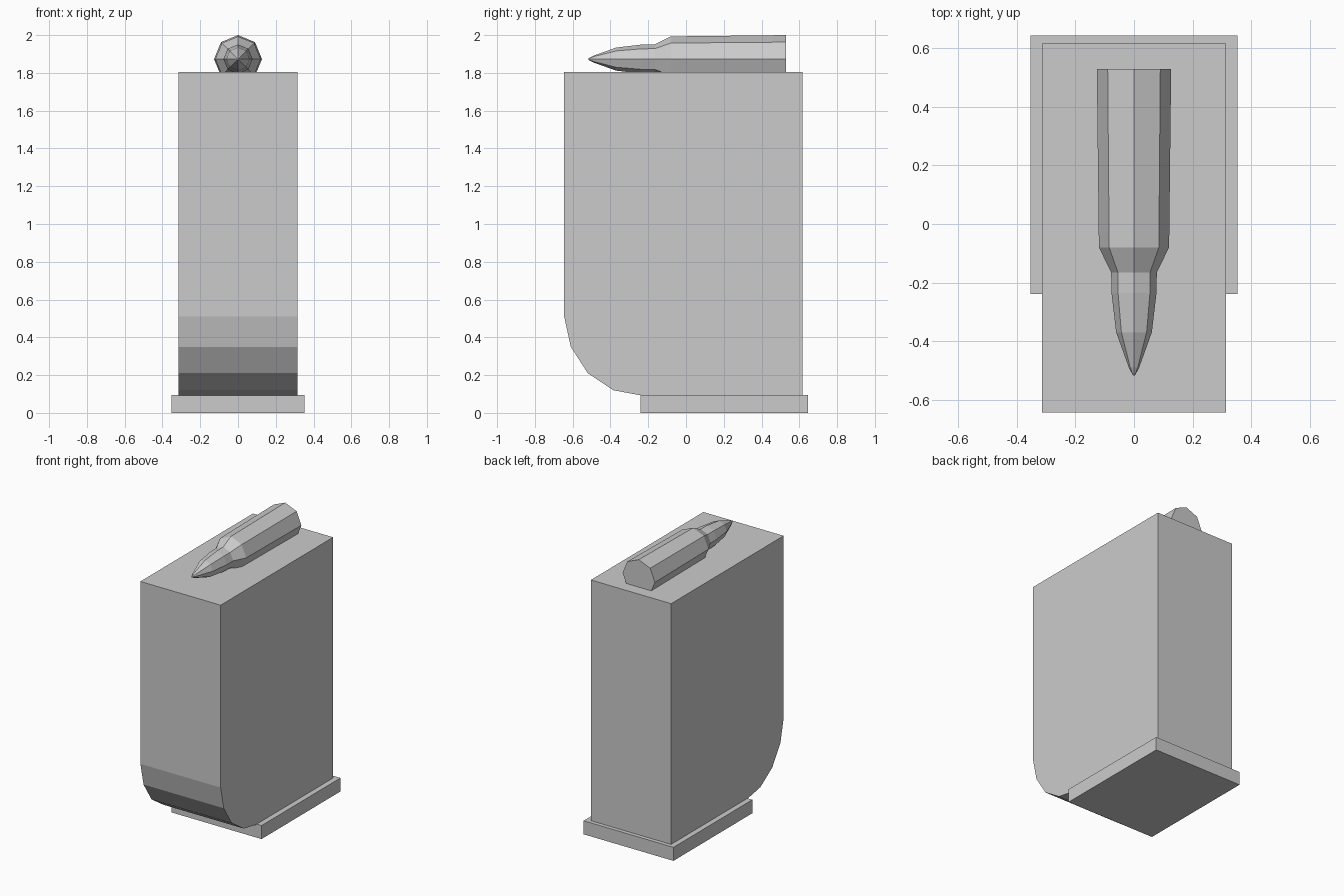
import bpy, bmesh, math

if "Cube" in bpy.data.objects:
    bpy.data.objects.remove(bpy.data.objects["Cube"])

grey = bpy.data.materials.new("plain grey")
grey.diffuse_color = (0.6, 0.6, 0.6, 1)
grey.use_nodes = True
grey.node_tree.nodes["Principled BSDF"].inputs["Base Color"].default_value = grey.diffuse_color


def finish(name, bm):
    bmesh.ops.recalc_face_normals(bm, faces=bm.faces[:])
    mesh = bpy.data.meshes.new(name)
    bm.to_mesh(mesh)
    bm.free()
    mesh.materials.append(grey)
    obj = bpy.data.objects.new(name, mesh)
    bpy.context.collection.objects.link(obj)


def extrude_profile(name, profile, half_width):
    """Extrude a (y, z) outline across x."""
    bm = bmesh.new()
    sides = [[bm.verts.new((x, y, z)) for y, z in profile] for x in (-half_width, half_width)]
    for side in sides:
        bm.faces.new(side)
    n = len(profile)
    for i in range(n):
        j = (i + 1) % n
        bm.faces.new((sides[0][i], sides[0][j], sides[1][j], sides[1][i]))
    finish(name, bm)


def lathe(name, rings, centre_z, count):
    """Rings of (y, radius) around the y axis, capped at both ends."""
    bm = bmesh.new()
    loops = []
    for y, r in rings:
        angles = [math.tau * i / count for i in range(count)]
        loops.append([bm.verts.new((r * math.cos(a), y, centre_z + r * math.sin(a))) for a in angles])
    for a, b in zip(loops, loops[1:]):
        for i in range(count):
            j = (i + 1) % count
            bm.faces.new((a[i], a[j], b[j], b[i]))
    bm.faces.new(loops[0])
    bm.faces.new(loops[-1])
    finish(name, bm)


# Box body with a rounded lower front corner
extrude_profile("magazine_body", [
    (-0.645, 1.805), (-0.645, 0.51), (-0.61, 0.35), (-0.52, 0.21),
    (-0.385, 0.12), (-0.24, 0.093), (0.617, 0.09), (0.617, 1.805)], 0.315)

# Base plate
extrude_profile("base_plate", [(-0.24, 0), (0.645, 0), (0.645, 0.096), (-0.24, 0.096)], 0.353)

# Eight-sided cartridge half sunk into the top
lathe("cartridge", [
    (0.53, 0.127), (-0.08, 0.12), (-0.165, 0.078), (-0.235, 0.077),
    (-0.37, 0.061), (-0.49, 0.018), (-0.517, 0.004)], 1.873, 8)
